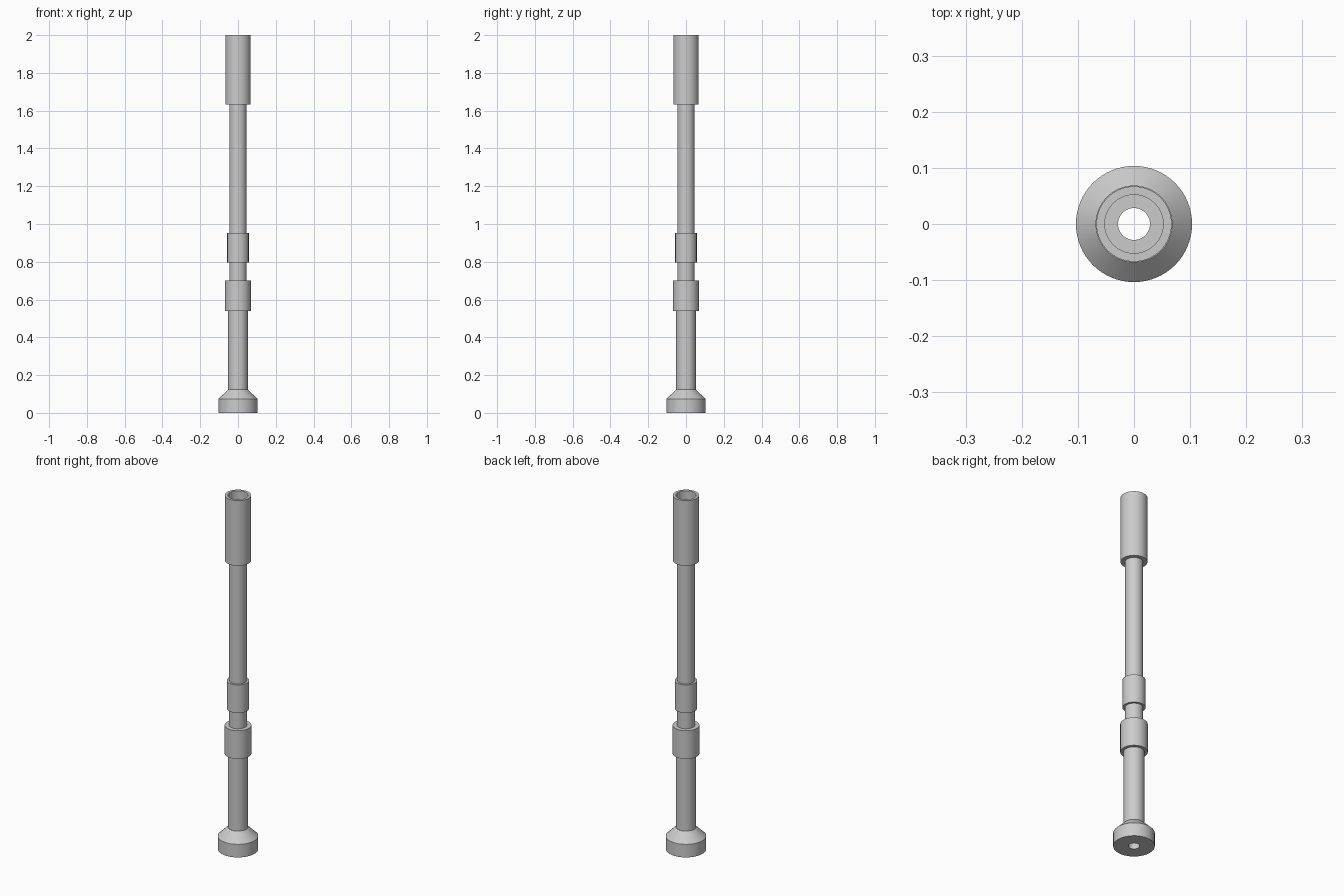
import bpy
import bmesh
from math import radians
from mathutils import Matrix, Vector

SIDES = 64

cube = bpy.data.objects.get("Cube")
if cube:
    bpy.data.objects.remove(cube, do_unlink=True)

grey = bpy.data.materials.new("plain grey")
grey.use_nodes = True
colour = (0.6, 0.6, 0.6, 1)
grey.diffuse_color = colour
grey.node_tree.nodes["Principled BSDF"].inputs["Base Color"].default_value = colour


def turned(name, profile):
    """Revolve a closed (radius, height) profile about the z axis."""
    bm = bmesh.new()
    verts = [bm.verts.new((r, 0, z)) for r, z in profile]
    edges = [bm.edges.new((a, b)) for a, b in zip(verts, verts[1:] + verts[:1])]
    bmesh.ops.spin(bm, geom=verts + edges, cent=(0, 0, 0), axis=(0, 0, 1),
                   angle=radians(360), steps=SIDES, use_merge=True)
    bmesh.ops.remove_doubles(bm, verts=bm.verts, dist=1e-5)
    bmesh.ops.recalc_face_normals(bm, faces=bm.faces)
    mesh = bpy.data.meshes.new(name)
    bm.to_mesh(mesh)
    bm.free()
    mesh.materials.append(grey)
    obj = bpy.data.objects.new(name, mesh)
    bpy.context.collection.objects.link(obj)
    bpy.ops.object.select_all(action='DESELECT')
    obj.select_set(True)
    bpy.context.view_layer.objects.active = obj
    bpy.ops.object.shade_smooth_by_angle(angle=radians(30))
    return obj


BORE = 0.0285       # through hole
SOCKET = 0.052      # wider opening at the top
MUZZLE_Z = 1.632    # underside of the top sleeve

# One continuous hollow tube: outer steps going up, then the bore going down
turned("stepped_tube", [
    # flared foot
    (BORE, 0), (0.1035, 0), (0.1035, 0.074), (0.052, 0.124),
    # lower shaft and wide collar
    (0.052, 0.54), (0.0685, 0.54), (0.0685, 0.70),
    # neck and narrow collar
    (0.045, 0.70), (0.045, 0.795), (0.057, 0.795), (0.057, 0.953),
    # upper shaft and top sleeve
    (0.045, 0.953), (0.045, MUZZLE_Z), (0.067, MUZZLE_Z), (0.067, 2),
    # socket inside the sleeve
    (SOCKET, 2), (SOCKET, MUZZLE_Z + 0.02), (BORE, MUZZLE_Z + 0.02),
])
